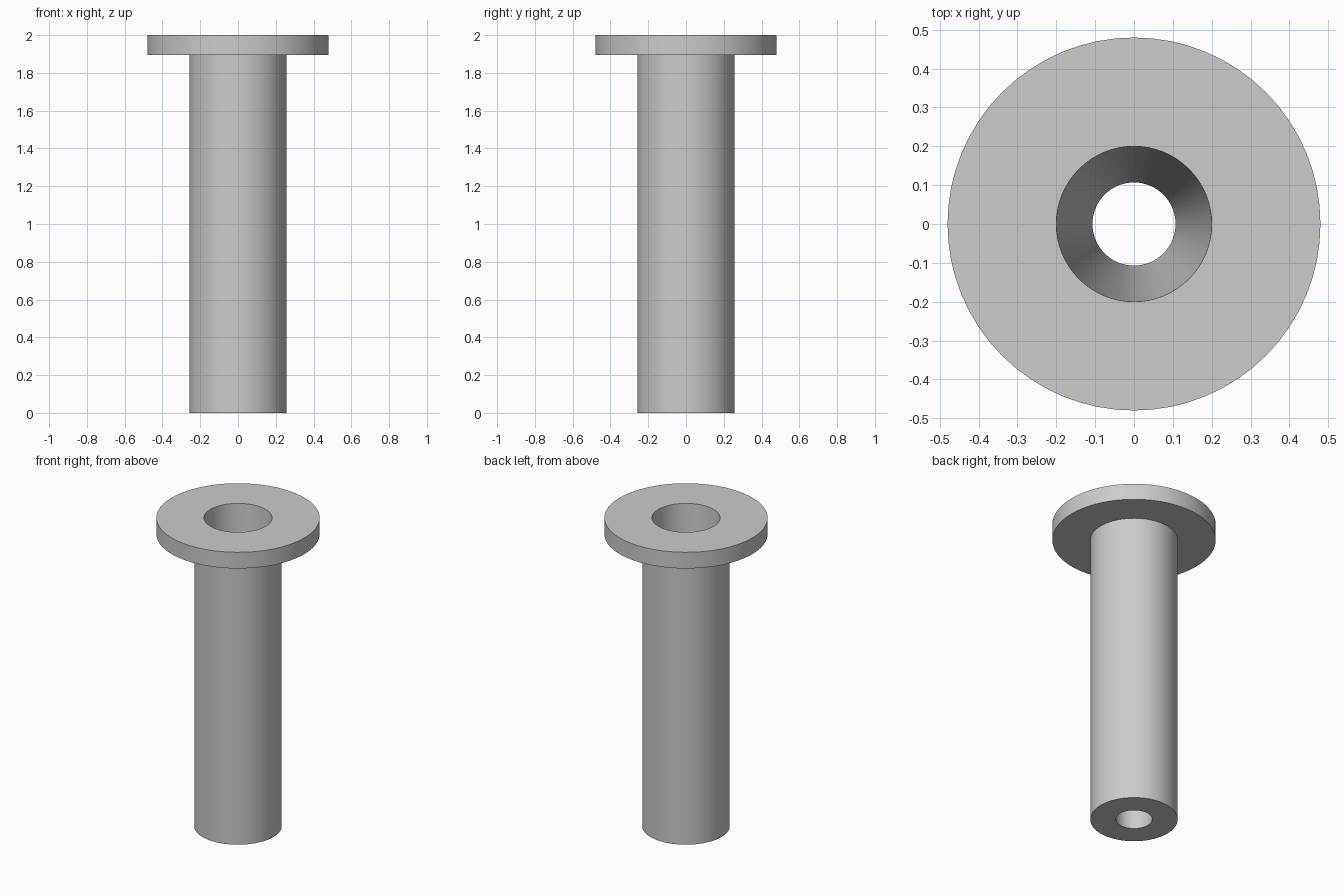
import bpy
import bmesh
import math

old = bpy.data.objects.get("Cube")
if old:
    bpy.data.objects.remove(old, do_unlink=True)

SEGMENTS = 64

# Plain grey material
grey = bpy.data.materials.new("light_grey")
grey.use_nodes = True
colour = (0.604, 0.604, 0.604, 1.0)
grey.diffuse_color = colour
grey.node_tree.nodes["Principled BSDF"].inputs["Base Color"].default_value = colour


def lathe(name, profile):
    """Revolve a closed (radius, height) profile around the z axis."""
    bm = bmesh.new()
    rings = []
    for radius, height in profile:
        rings.append([bm.verts.new((radius * math.cos(a), radius * math.sin(a), height))
                      for a in (math.tau * i / SEGMENTS for i in range(SEGMENTS))])
    for lower, upper in zip(rings, rings[1:] + rings[:1]):
        for i in range(SEGMENTS):
            j = (i + 1) % SEGMENTS
            bm.faces.new((lower[i], lower[j], upper[j], upper[i]))
    bmesh.ops.recalc_face_normals(bm, faces=bm.faces)
    mesh = bpy.data.meshes.new(name)
    bm.to_mesh(mesh)
    bm.free()
    mesh.materials.append(grey)
    obj = bpy.data.objects.new(name, mesh)
    bpy.context.collection.objects.link(obj)
    return obj


# Shaft with a flange on top and a tapered bore right through
bushing = lathe("flanged_bushing", [
    (0.107, 0.0),    # bore, bottom
    (0.257, 0.0),    # shaft, bottom
    (0.257, 1.895),  # shaft, under the flange
    (0.48, 1.895),   # flange, lower rim
    (0.48, 2.0),     # flange, upper rim
    (0.2, 2.0),      # bore, top
])

bpy.ops.object.select_all(action="DESELECT")
bushing.select_set(True)
bpy.context.view_layer.objects.active = bushing
bpy.ops.object.shade_smooth_by_angle(angle=math.radians(30))
